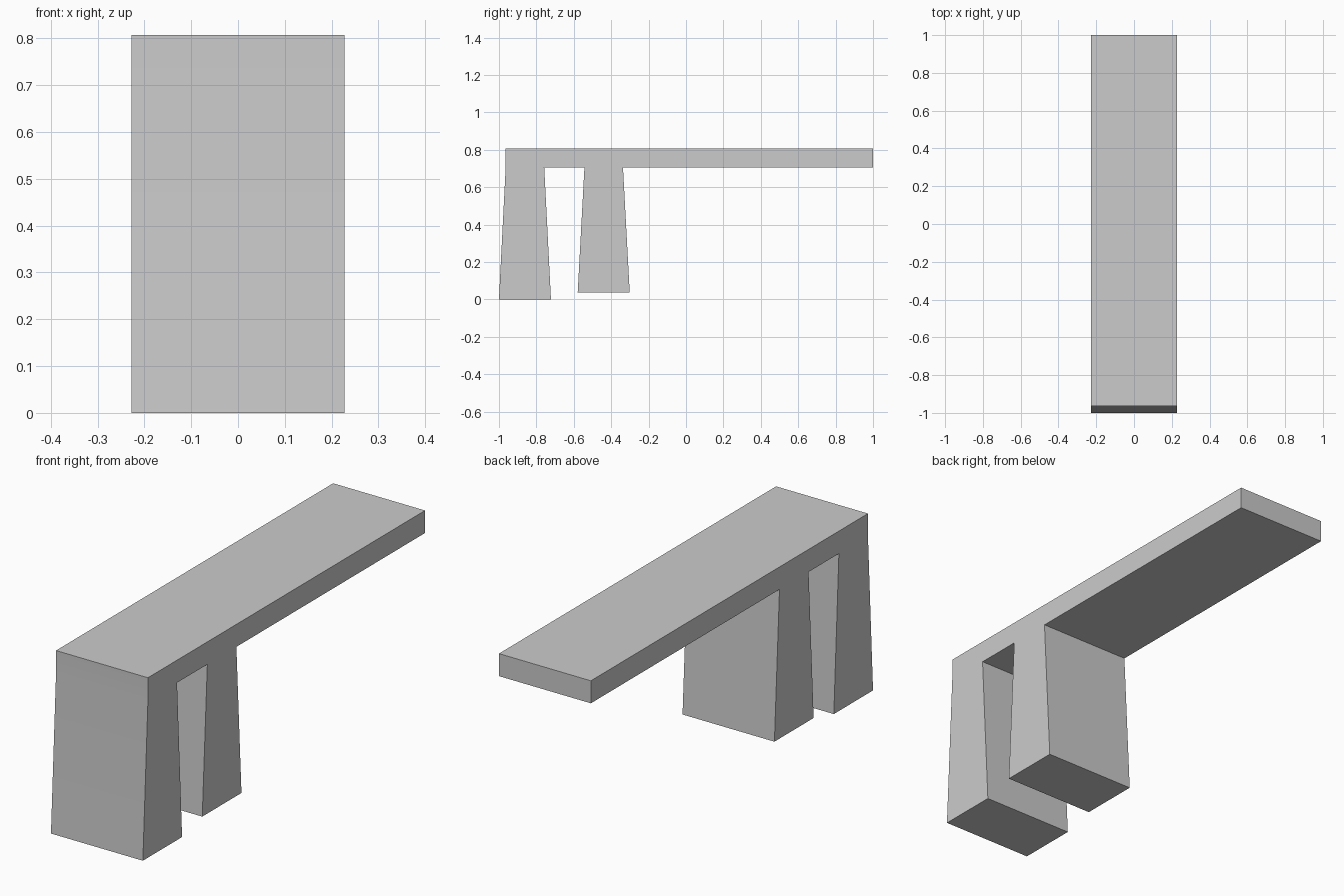
import bpy
import bmesh
import math

cube = bpy.data.objects.get("Cube")
if cube:
    bpy.data.objects.remove(cube, do_unlink=True)

HALF_WIDTH = 0.228
TOP, UNDERSIDE = 0.807, 0.706
BACK = 1.0

# Single plain grey
grey = bpy.data.materials.new("plain grey")
grey.use_nodes = True
colour = (0.6, 0.6, 0.6, 1)
grey.diffuse_color = colour
grey.node_tree.nodes["Principled BSDF"].inputs["Base Color"].default_value = colour


def leg(centre, foot):
    """Tapered leg outline, from its front top corner round to its back top corner."""
    wide, narrow = 0.139, 0.103
    return [(centre - narrow, UNDERSIDE), (centre - wide, foot),
            (centre + wide, foot), (centre + narrow, UNDERSIDE)]


# Side outline: front leg, rear leg, then the long overhanging deck
front_leg = leg(-0.861, 0.0)
rear_leg = leg(-0.44, 0.037)
outline = front_leg + rear_leg + [(BACK, UNDERSIDE), (BACK, TOP), (front_leg[0][0], TOP)]

# Extrude the outline across the full width
bm = bmesh.new()
side = bm.faces.new([bm.verts.new((-HALF_WIDTH, y, z)) for y, z in outline])
swept = bmesh.ops.extrude_face_region(bm, geom=[side], use_keep_orig=True)
verts = [v for v in swept["geom"] if isinstance(v, bmesh.types.BMVert)]
bmesh.ops.translate(bm, verts=verts, vec=(2 * HALF_WIDTH, 0, 0))
bmesh.ops.recalc_face_normals(bm, faces=bm.faces)

mesh = bpy.data.meshes.new("two_legged_platform")
bm.to_mesh(mesh)
bm.free()
mesh.materials.append(grey)
platform = bpy.data.objects.new("two_legged_platform", mesh)
bpy.context.collection.objects.link(platform)

# Soften only the shallow bend on the front
bpy.context.view_layer.objects.active = platform
platform.select_set(True)
bpy.ops.object.shade_smooth_by_angle(angle=math.radians(30))
